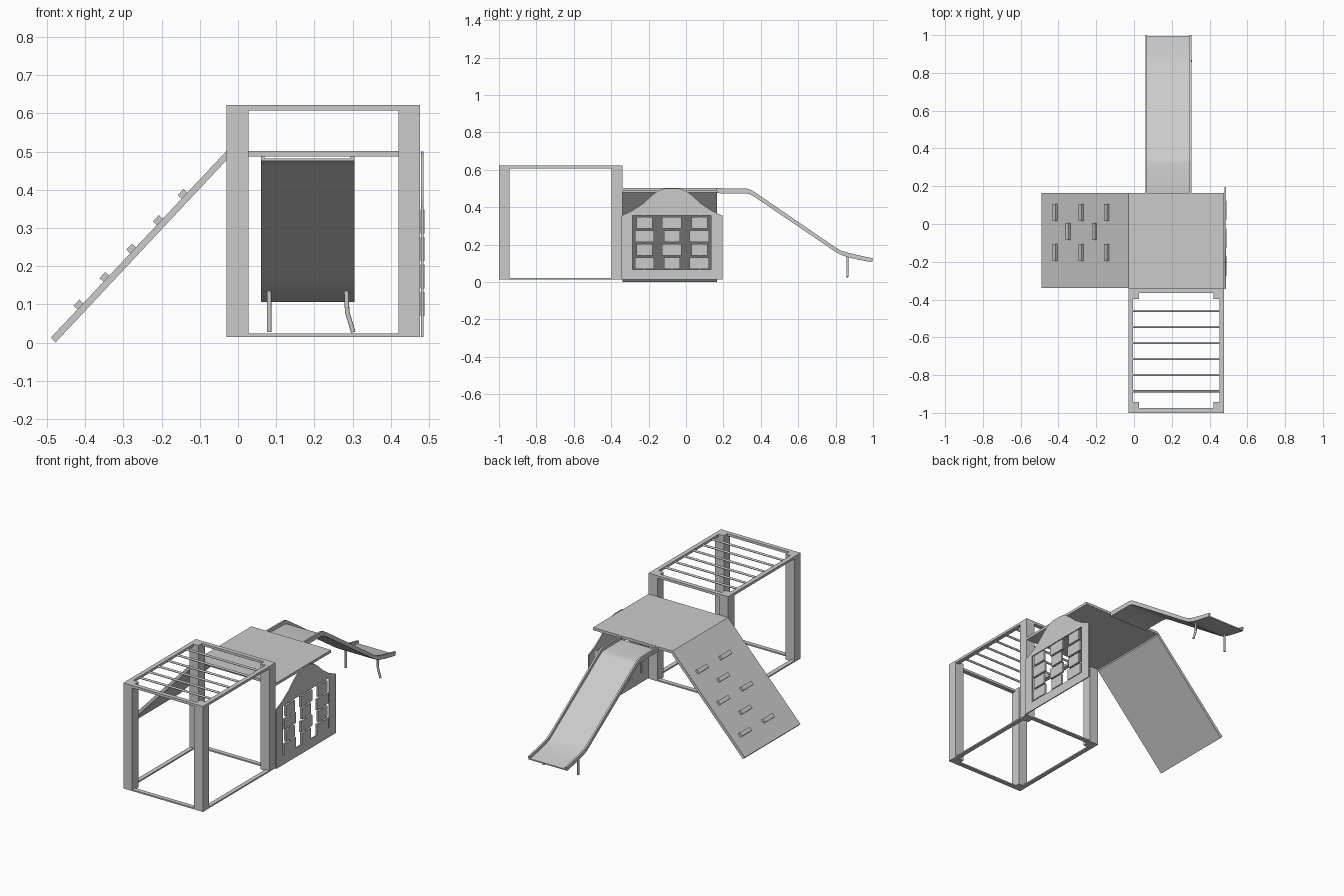
import bpy
import bmesh
import math
from mathutils import Vector

if "Cube" in bpy.data.objects:
    bpy.data.objects.remove(bpy.data.objects["Cube"], do_unlink=True)


def finish(name, bm):
    bmesh.ops.recalc_face_normals(bm, faces=bm.faces[:])
    mesh = bpy.data.meshes.new(name)
    bm.to_mesh(mesh)
    bm.free()
    ob = bpy.data.objects.new(name, mesh)
    bpy.context.collection.objects.link(ob)
    return ob


def box(name, x, y, z):
    """Box from three (low, high) ranges."""
    bm = bmesh.new()
    bmesh.ops.create_cube(bm, size=1)
    for v in bm.verts:
        v.co = [sum(r) / 2 + c * (r[1] - r[0]) for c, r in zip(v.co, (x, y, z))]
    return finish(name, bm)


def prism(name, points, axis, low, high):
    """Extrude a profile of (x, z) or (y, z) points along the other axis."""
    def place(p, d):
        return (d, p[0], p[1]) if axis == "x" else (p[0], d, p[1])
    bm = bmesh.new()
    face = bm.faces.new([bm.verts.new(place(p, low)) for p in points])
    new = bmesh.ops.extrude_face_region(bm, geom=[face])["geom"]
    shift = Vector(place((0, 0), high - low))
    bmesh.ops.translate(bm, vec=shift, verts=[v for v in new if isinstance(v, bmesh.types.BMVert)])
    return finish(name, bm)


def tube(name, points, radius):
    curve = bpy.data.curves.new(name, "CURVE")
    curve.dimensions = "3D"
    curve.bevel_depth = radius
    curve.bevel_resolution = 2
    curve.use_fill_caps = True
    spline = curve.splines.new("POLY")
    spline.points.add(len(points) - 1)
    for p, co in zip(spline.points, points):
        p.co = (*co, 1)
    ob = bpy.data.objects.new(name, curve)
    bpy.context.collection.objects.link(ob)
    return ob


def smooth(ob):
    bpy.ops.object.select_all(action="DESELECT")
    ob.select_set(True)
    bpy.context.view_layer.objects.active = ob
    bpy.ops.object.shade_smooth_by_angle(angle=math.radians(30))


LEFT, RIGHT = -0.03, 0.477
FRONT, MID, BACK = -1.0, -0.34, 0.165
POST, RAIL = 0.057, 0.025

# Climbing frame: posts, top and bottom rails
for side, x in (("right", (LEFT, LEFT + POST)), ("left", (RIGHT - POST, RIGHT))):
    for end, y in (("front", (FRONT, FRONT + POST)), ("back", (MID - POST, MID))):
        box(f"{end}_{side}_post", x, y, (0.015, 0.622))
for level, z in (("bottom", (0.015, 0.023)), ("top", (0.608, 0.622))):
    box(f"{level}_right_rail", (LEFT, LEFT + RAIL), (FRONT, MID), z)
    box(f"{level}_left_rail", (RIGHT - RAIL, RIGHT), (FRONT, MID), z)
    box(f"{level}_front_rail", (LEFT, RIGHT), (FRONT, FRONT + RAIL), z)
    box(f"{level}_back_rail", (LEFT, RIGHT), (MID - RAIL, MID), z)

# Overhead rungs
for i in range(6):
    y = -0.885 + i * 0.085
    tube(f"rung_{i + 1}", [(LEFT + 0.02, y, 0.615), (RIGHT - 0.02, y, 0.615)], 0.006)

# Platform
box("platform", (LEFT, RIGHT), (MID, BACK), (0.487, 0.502))

# Climbing ramp with staggered holds
prism("climbing_ramp", [(LEFT, 0.502), (-0.49, 0.013), (-0.478, 0), (LEFT, 0.478)],
      "y", MID, BACK)
top, foot = Vector((LEFT, 0.502)), Vector((-0.49, 0.013))
slope = (top - foot).normalized()
normal = Vector((-slope.y, slope.x))
for row, x in enumerate((-0.413, -0.345, -0.275, -0.205, -0.14)):
    base = foot + slope * ((x - foot.x) / slope.x)
    a, b = base - slope * 0.011, base + slope * 0.011
    for y in ((-0.15, 0.06) if row % 2 == 0 else (-0.04,)):
        prism("climbing_hold", [a, b, b + normal * 0.014, a + normal * 0.014],
              "y", y - 0.045, y + 0.045)

# Activity panel with arched top and window
CENTRE = -0.075
half = [(0.27, 0.015), (0.27, 0.355), (0.215, 0.38), (0.155, 0.42),
        (0.105, 0.465), (0.07, 0.49), (0.035, 0.501)]
outline = [(CENTRE + d, z) for d, z in half] + [(CENTRE - d, z) for d, z in reversed(half)]
panel = prism("activity_panel", outline, "x", 0.48, 0.486)
cutter = box("window_cutter", (0.4, 0.6), (CENTRE - 0.21, CENTRE + 0.21), (0.068, 0.355))
mod = panel.modifiers.new("window", "BOOLEAN")
mod.operation = "DIFFERENCE"
mod.object = cutter
bpy.context.view_layer.objects.active = panel
bpy.ops.object.modifier_apply(modifier=mod.name)
bpy.data.objects.remove(cutter, do_unlink=True)

# Turning tiles on vertical rods
for col in range(3):
    y = CENTRE + (col - 1) * 0.147
    tube(f"tile_rod_{col + 1}", [(0.483, y, 0.065), (0.483, y, 0.358)], 0.003)
    for row in range(4):
        z = 0.101 + row * 0.072
        w = 0.042 if (row + col) % 2 else 0.052
        box("game_tile", (0.478, 0.489), (y - w, y + w), (z - 0.031, z + 0.031))

# Slide: side walls and a bed between them
lower = [(0.165, 0.475), (0.32, 0.474), (0.345, 0.468), (0.37, 0.453), (0.79, 0.168),
         (0.82, 0.149), (0.86, 0.134), (0.92, 0.12), (0.995, 0.106)]
upper = [(0.165, 0.502), (0.325, 0.5), (0.345, 0.494), (0.37, 0.479), (0.80, 0.185),
         (0.83, 0.168), (0.87, 0.156), (0.93, 0.142), (1.0, 0.127)]
bed_top = [(y, z + 0.007) for y, z in lower]
smooth(prism("slide_bed", lower + bed_top[::-1], "x", 0.062, 0.303))
for side, x in (("right", 0.06), ("left", 0.295)):
    smooth(prism(f"slide_{side}_wall", lower + upper[::-1], "x", x, x + 0.01))

# Slide legs
tube("slide_right_leg", [(0.082, 0.863, 0.135), (0.082, 0.863, 0.027)], 0.006)
tube("slide_left_leg", [(0.284, 0.863, 0.135), (0.286, 0.863, 0.08), (0.302, 0.863, 0.027)], 0.006)
